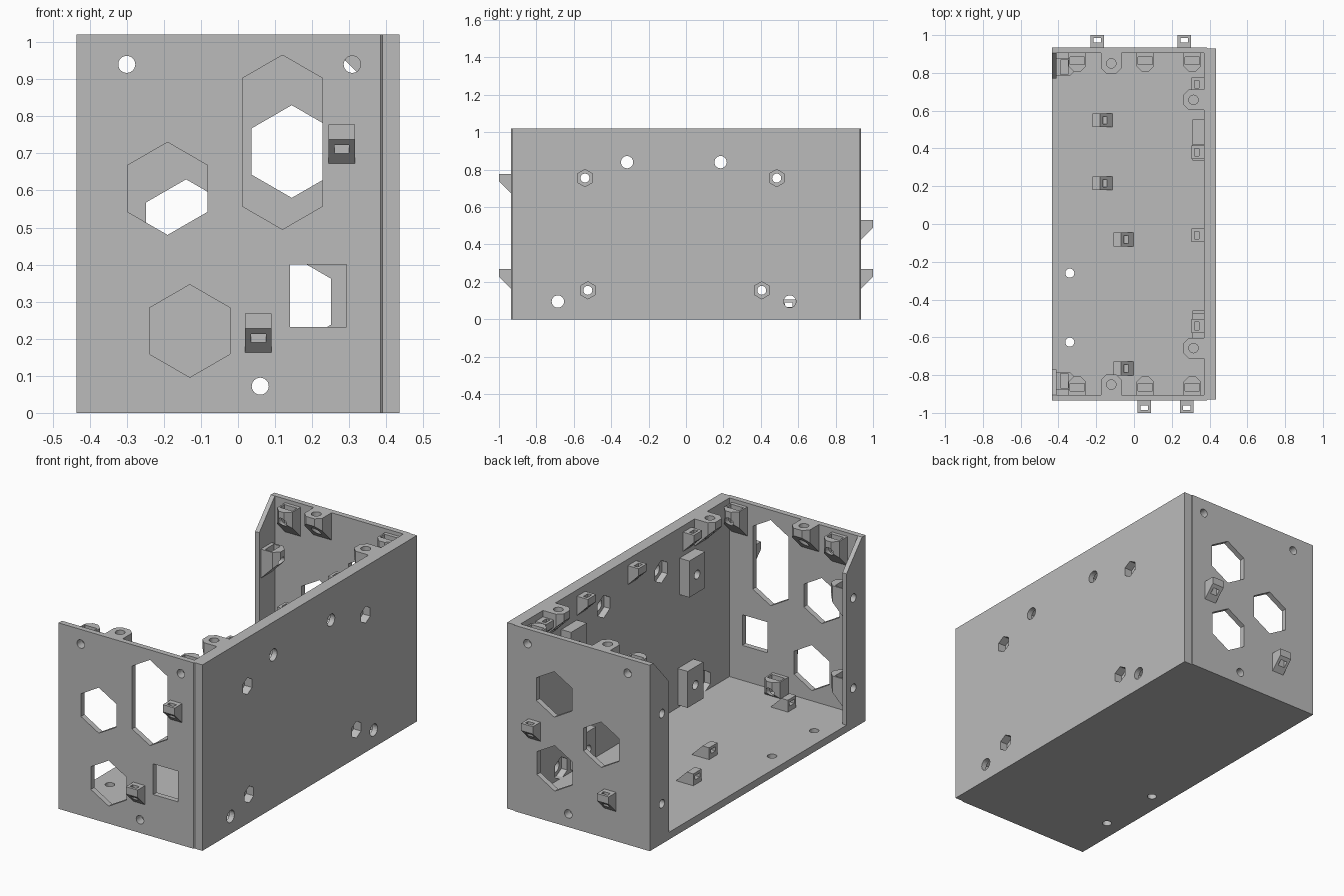
import bpy, bmesh, math
from mathutils import Matrix, Vector

if "Cube" in bpy.data.objects:
    bpy.data.objects.remove(bpy.data.objects["Cube"])

grey = bpy.data.materials.new("plain_grey")
grey.use_nodes = True
grey.diffuse_color = (0.5, 0.5, 0.5, 1)
grey.node_tree.nodes["Principled BSDF"].inputs["Base Color"].default_value = (0.5, 0.5, 0.5, 1)

# Overall sizes
X, Y, H = 0.435, 0.935, 1.02
WALL_IN, SIDE_IN, LIP_IN, FLOOR = 0.905, 0.37, -0.41, 0.04


def prism(points, axis, a, b):
    """Closed prism: 2D outline extruded along an axis from a to b."""
    place = {"x": lambda u, v, w: (w, u, v),
             "y": lambda u, v, w: (u, w, v),
             "z": lambda u, v, w: (u, v, w)}[axis]
    bm = bmesh.new()
    low = [bm.verts.new(place(u, v, a)) for u, v in points]
    high = [bm.verts.new(place(u, v, b)) for u, v in points]
    bm.faces.new(low)
    bm.faces.new(high)
    n = len(points)
    for i in range(n):
        j = (i + 1) % n
        bm.faces.new((low[i], low[j], high[j], high[i]))
    bmesh.ops.recalc_face_normals(bm, faces=bm.faces)
    mesh = bpy.data.meshes.new("prism")
    bm.to_mesh(mesh)
    bm.free()
    return mesh


def rect(u0, u1, v0, v1):
    return [(u0, v0), (u1, v0), (u1, v1), (u0, v1)]


def ngon(u, v, r, n=24, stretch=0.0):
    """Regular outline with a point at the top, optionally stretched in v."""
    pts = []
    for i in range(n):
        t = math.pi / 2 + math.tau * i / n
        s = math.sin(t)
        pts.append((u + r * math.cos(t), v + r * s + math.copysign(stretch, s)))
    return pts


def part(name, mesh, cutters=(), matrix=None):
    """Make an object, carve the cutters out of it, and place it."""
    obj = bpy.data.objects.new(name, mesh)
    bpy.context.collection.objects.link(obj)
    tools = []
    for m in cutters:
        tool = bpy.data.objects.new("cutter", m)
        tool.hide_render = True
        bpy.context.collection.objects.link(tool)
        mod = obj.modifiers.new("cut", "BOOLEAN")
        mod.operation, mod.solver, mod.object = "DIFFERENCE", "EXACT", tool
        tools.append(tool)
    if tools:
        deps = bpy.context.evaluated_depsgraph_get()
        obj.data = bpy.data.meshes.new_from_object(obj.evaluated_get(deps))
        obj.modifiers.clear()
        for tool in tools:
            bpy.data.objects.remove(tool)
    if matrix:
        obj.data.transform(matrix)
    obj.data.name = name
    obj.data.materials.clear()
    obj.data.materials.append(grey)
    return obj


def at(x, y, z, turn=0):
    return Matrix.Translation((x, y, z)) @ Matrix.Rotation(math.radians(turn), 4, "Z")


# Floor with two screw holes
part("floor", prism(rect(-X, X, -0.93, 0.93), "z", 0, FLOOR),
     [prism(ngon(-0.34, y, 0.024), "z", -0.1, 0.1) for y in (-0.26, -0.625)])

# End walls with hexagonal windows, screw holes and a slim corner bevel
screws = [(-0.3, 0.94), (0.308, 0.94), (0.06, 0.072)]
windows = {
    -1: [ngon(0.12, 0.73, 0.125, 6, 0.11), ngon(-0.19, 0.605, 0.125, 6),
         ngon(-0.13, 0.221, 0.125, 6), rect(0.14, 0.292, 0.232, 0.4)],
    1: [ngon(0.145, 0.705, 0.125, 6), ngon(-0.14, 0.505, 0.125, 6),
        ngon(0.142, 0.3, 0.125, 6)],
}
for s, name in ((-1, "front_wall"), (1, "back_wall")):
    plan = [(-X, s * Y), (0.385, s * Y), (0.392, s * 0.928), (0.392, s * WALL_IN), (-X, s * WALL_IN)]
    outlines = windows[s] + [ngon(x, z, 0.023) for x, z in screws]
    part(name, prism(plan, "z", 0, H),
         [prism(o, "y", *sorted((s * 0.85, s * 1.0))) for o in outlines])

# Thick side wall: nut pockets outside, larger screw holes with pockets inside
nuts = [(-0.54, 0.755), (0.485, 0.755), (-0.525, 0.155), (0.405, 0.155)]
bolts = [(-0.315, 0.84), (0.185, 0.84), (-0.685, 0.095), (0.555, 0.095)]
cuts = []
for y, z in nuts:
    cuts += [prism(ngon(y, z, 0.024), "x", 0.3, 0.5), prism(ngon(y, z, 0.046, 6), "x", 0.39, 0.5)]
for y, z in bolts:
    cuts += [prism(ngon(y, z, 0.033), "x", 0.3, 0.5), prism(ngon(y, z, 0.062, 6), "x", 0.3, 0.405)]
part("side_wall", prism(rect(-0.93, 0.93, 0, H), "x", SIDE_IN, X), cuts)

# Bosses behind the nut pockets
for y, z in nuts:
    part("nut_boss", prism(rect(y - 0.068, y + 0.068, z - 0.1, z + 0.1), "x", 0.31, SIDE_IN),
         [prism(ngon(y, z, 0.024), "x", 0.2, 0.5)])

# Lips along the open side, sloped at the top
lip_screws = (0.715, 0.22)
for s, name in ((-1, "front_lip"), (1, "back_lip")):
    outline = [(s * 0.93, 0), (s * 0.77, 0), (s * 0.77, 0.87), (s * WALL_IN, H), (s * 0.93, H)]
    part(name, prism(outline, "x", -X, LIP_IN),
         [prism(ngon(s * 0.83, z, 0.023), "x", -0.5, -0.3) for z in lip_screws])


def bracket_body(half, depth, bevel, height):
    """Plan outline with bevelled outer corners, wall at y = 0, top at z = 0."""
    plan = [(-half, 0), (half, 0), (half, depth - bevel), (half - bevel, depth),
            (bevel - half, depth), (-half, depth - bevel)]
    return prism(plan, "z", -height, 0)


def underside(depth, lip, height):
    """Wedge that slopes the underside back to the wall."""
    return prism([(-0.01, -height), (depth + 0.05, depth + 0.06 - height),
                  (depth + 0.05, -height - 0.1), (-0.01, -height - 0.1)], "x", -0.2, 0.2)


def top_lug(matrix):
    """Lug flush with the rim, with a vertical screw hole."""
    part("top_lug", bracket_body(0.054, 0.108, 0.028, 0.16),
         [underside(0.108, 0.05, 0.16), prism(ngon(0, 0.055, 0.025), "z", -0.3, 0.1)], matrix)


def nut_bracket(matrix, height=0.17):
    """Bracket with a horizontal screw hole and a nut slot open at the top."""
    part("nut_bracket", bracket_body(0.047, 0.1, 0.03, height),
         [underside(0.1, 0.07, 0.17),
          prism(rect(-0.038, 0.038, 0.02, 0.06), "z", -0.1, 0.1),
          prism(ngon(0, -0.06, 0.025), "y", -0.1, 0.3)], matrix)


def clip(name, matrix):
    """Small wedge with a slot for a cable tie."""
    part(name, prism([(0, 0), (0.065, 0), (0.065, -0.04), (0, -0.105)], "x", -0.036, 0.036),
         [prism(rect(-0.02, 0.02, 0.027, 0.05), "z", -0.2, 0.1)], matrix)


# Brackets, repeated at both ends
for s, turn in ((-1, 0), (1, 180)):
    top_lug(at(-0.12, s * WALL_IN, H, turn))
    top_lug(at(SIDE_IN, s * 0.657, H, 90))
    for x, z in screws:
        nut_bracket(at(x, s * WALL_IN, z + 0.06, turn), 0.17 if z > 0.5 else 0.11)
    for z in lip_screws:
        nut_bracket(at(LIP_IN, s * 0.83, z + 0.06, -90))

# Clips outside the end walls
for x, z in ((0.28, 0.778), (0.055, 0.268)):
    clip("front_clip", at(x, -Y, z, 180))
for x, z in ((0.265, 0.53), (-0.195, 0.268)):
    clip("back_clip", at(x, Y, z))

# Clips inside the side wall
for y in (0.74, 0.38, -0.06, -0.54):
    clip("side_clip", at(SIDE_IN, y, 0.985, 90))

# Clips on the floor, lying with their slots facing the open side
lie = Matrix(((0, 0, -1, 0), (-1, 0, 0, 0), (0, 1, 0, 0), (0, 0, 0, 1)))
for x, y in ((-0.22, 0.55), (-0.22, 0.215), (-0.108, -0.082), (-0.108, -0.765)):
    clip("floor_clip", Matrix.Translation(Vector((x, y, FLOOR))) @ lie)
